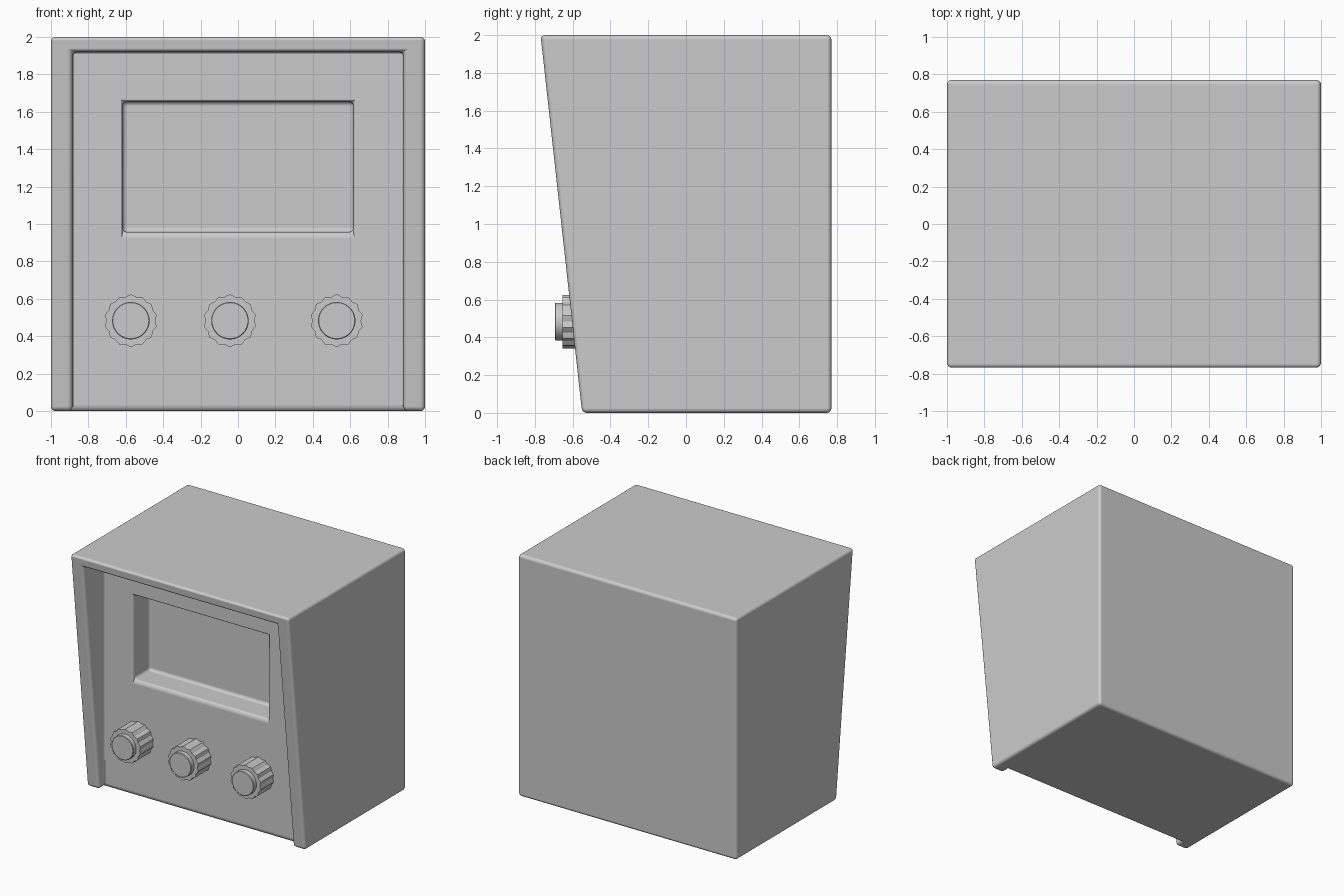
import bpy, bmesh
from math import sin, cos, pi, radians

if "Cube" in bpy.data.objects:
    bpy.data.objects.remove(bpy.data.objects["Cube"])

PANEL_Y = -0.485
SCREEN_Y = -0.275


def front_y(z):
    # sloping front of the cabinet
    return -0.55 - 0.11 * z


def make_object(name, bm, angle):
    bmesh.ops.recalc_face_normals(bm, faces=bm.faces[:])
    mesh = bpy.data.meshes.new(name)
    bm.to_mesh(mesh)
    bm.free()
    ob = bpy.data.objects.new(name, mesh)
    bpy.context.collection.objects.link(ob)
    bpy.ops.object.select_all(action='DESELECT')
    bpy.context.view_layer.objects.active = ob
    ob.select_set(True)
    bpy.ops.object.shade_smooth_by_angle(angle=radians(angle))
    return ob


def frame_loop(bm, x, z0, z1, y=None):
    # four corners: bottom left, top left, top right, bottom right
    corners = ((-x, z0), (-x, z1), (x, z1), (x, z0))
    return [bm.verts.new((cx, front_y(cz) if y is None else y, cz)) for cx, cz in corners]


# Cabinet: nested rectangular loops from the back, over the front frame, into the screen
bm = bmesh.new()
back = frame_loop(bm, 1.0, 0, 2, 0.77)
outer = frame_loop(bm, 1.0, 0, 2)
inner = frame_loop(bm, 0.885, 0, 1.92)
panel = frame_loop(bm, 0.885, 0, 1.92, PANEL_Y)
rim = frame_loop(bm, 0.617, 0.957, 1.655, PANEL_Y)
floor = frame_loop(bm, 0.617, 0.957, 1.655, SCREEN_Y)
for a, b, count in ((back, outer, 3), (outer, inner, 3), (inner, panel, 3),
                    (panel, rim, 4), (rim, floor, 4)):
    for i in range(count):
        j = (i + 1) % 4
        bm.faces.new((a[i], a[j], b[j], b[i]))
bm.faces.new(back)
bm.faces.new(floor)
sides = (back, outer, inner, panel)
bm.faces.new([r[0] for r in sides] + [r[3] for r in reversed(sides)])
cabinet = make_object("cabinet", bm, 30)
bev = cabinet.modifiers.new("rounded_edges", 'BEVEL')
bev.width = 0.025
bev.segments = 4
bev.limit_method = 'ANGLE'
bev.angle_limit = radians(30)
bev.harden_normals = True


def turned(name, cx, cz, rings, n, flute=0.0, lobes=14, angle=30):
    # stack of rings along y, optionally fluted, capped at both ends
    bm = bmesh.new()
    loops = []
    for r, y in rings:
        loop = []
        for i in range(n):
            t = 2 * pi * i / n
            rr = r - flute * (0.5 - 0.5 * cos(lobes * t))
            loop.append(bm.verts.new((cx + rr * sin(t), y, cz + rr * cos(t))))
        loops.append(loop)
    for a, b in zip(loops, loops[1:]):
        for i in range(n):
            j = (i + 1) % n
            bm.faces.new((a[i], a[j], b[j], b[i]))
    bm.faces.new(loops[0])
    bm.faces.new(loops[-1])
    return make_object(name, bm, angle)


# Knobs: fluted grip with a round cap
for k, x in enumerate((-0.573, -0.043, 0.528), 1):
    turned(f"knob_grip_{k}", x, 0.483,
           ((0.141, PANEL_Y + 0.02), (0.141, -0.655)), 56, 0.011)
    turned(f"knob_cap_{k}", x, 0.483,
           ((0.1, -0.64), (0.1, -0.69), (0.096, -0.694)), 48)
